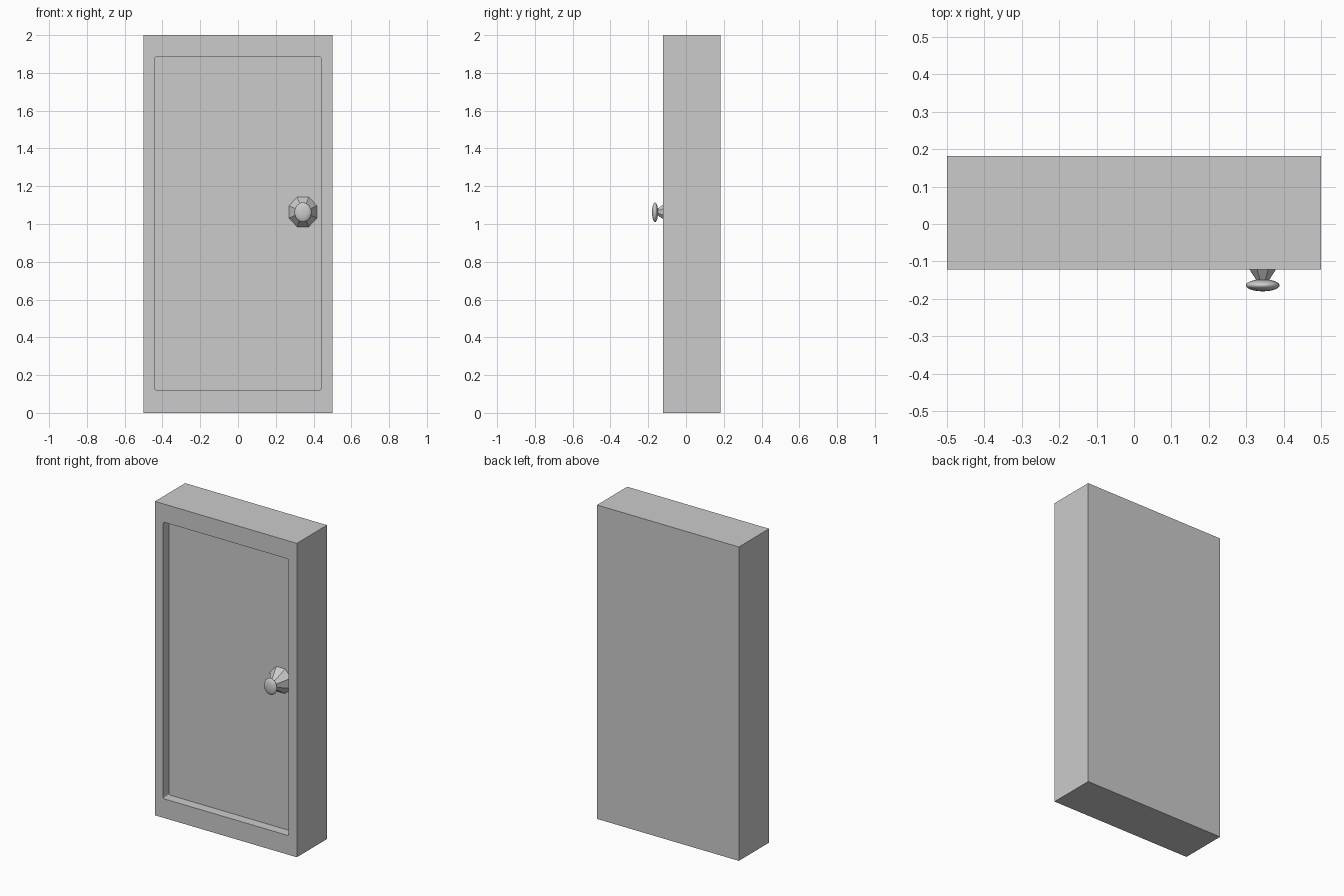
import bpy, math

if "Cube" in bpy.data.objects:
    bpy.data.objects.remove(bpy.data.objects["Cube"])


def box(name, lo, hi):
    bpy.ops.mesh.primitive_cube_add(size=1, location=[(a + b) / 2 for a, b in zip(lo, hi)])
    ob = bpy.context.object
    ob.name = name
    ob.dimensions = [b - a for a, b in zip(lo, hi)]
    bpy.ops.object.transform_apply(location=False, rotation=False, scale=True)
    return ob


FRONT, PANEL, BACK = -0.122, -0.061, 0.182

# Door block with a shallow recess on the front
door = box("door", (-0.5, FRONT, 0), (0.5, BACK, 2))
cutter = box("recess_cutter", (-0.442, FRONT - 0.1, 0.122), (0.442, PANEL, 1.884))

# Round only the recess corners that run front to back
bpy.context.view_layer.objects.active = cutter
weights = cutter.data.attributes.new("bevel_weight_edge", 'FLOAT', 'EDGE')
for e in cutter.data.edges:
    a, b = (cutter.data.vertices[i].co for i in e.vertices)
    weights.data[e.index].value = 1.0 if abs(a.y - b.y) > 0.01 else 0.0
bev = cutter.modifiers.new("corners", 'BEVEL')
bev.limit_method = 'WEIGHT'
bev.width = 0.01
bev.segments = 3
bpy.ops.object.modifier_apply(modifier="corners")

cut = door.modifiers.new("recess", 'BOOLEAN')
cut.object = cutter
cut.operation = 'DIFFERENCE'
cut.solver = 'EXACT'
bpy.context.view_layer.objects.active = door
bpy.ops.object.modifier_apply(modifier="recess")
bpy.data.objects.remove(cutter)

# Eight-sided tapered knob base, flat side up
KX, KZ = 0.344, 1.064
y0, y1 = PANEL, -0.155
bpy.ops.mesh.primitive_cone_add(vertices=8, radius1=0.0805, radius2=0.015, depth=y0 - y1,
                                location=(KX, (y0 + y1) / 2, KZ))
base = bpy.context.object
base.name = "knob_base"
for v in base.data.vertices:
    x, y, z = v.co
    c, s = math.cos(math.pi / 8), math.sin(math.pi / 8)
    x, y = x * c - y * s, x * s + y * c
    v.co = (x, -z, y * 1.06)

# Flattened round knob
bpy.ops.mesh.primitive_uv_sphere_add(segments=32, ring_count=16, radius=1,
                                     location=(KX, -0.164, KZ - 0.002),
                                     rotation=(math.pi / 2, 0, 0))
knob = bpy.context.object
knob.name = "knob"
knob.scale = (0.045, 0.052, 0.016)
bpy.ops.object.transform_apply(location=False, rotation=True, scale=True)
bpy.ops.object.shade_smooth()
